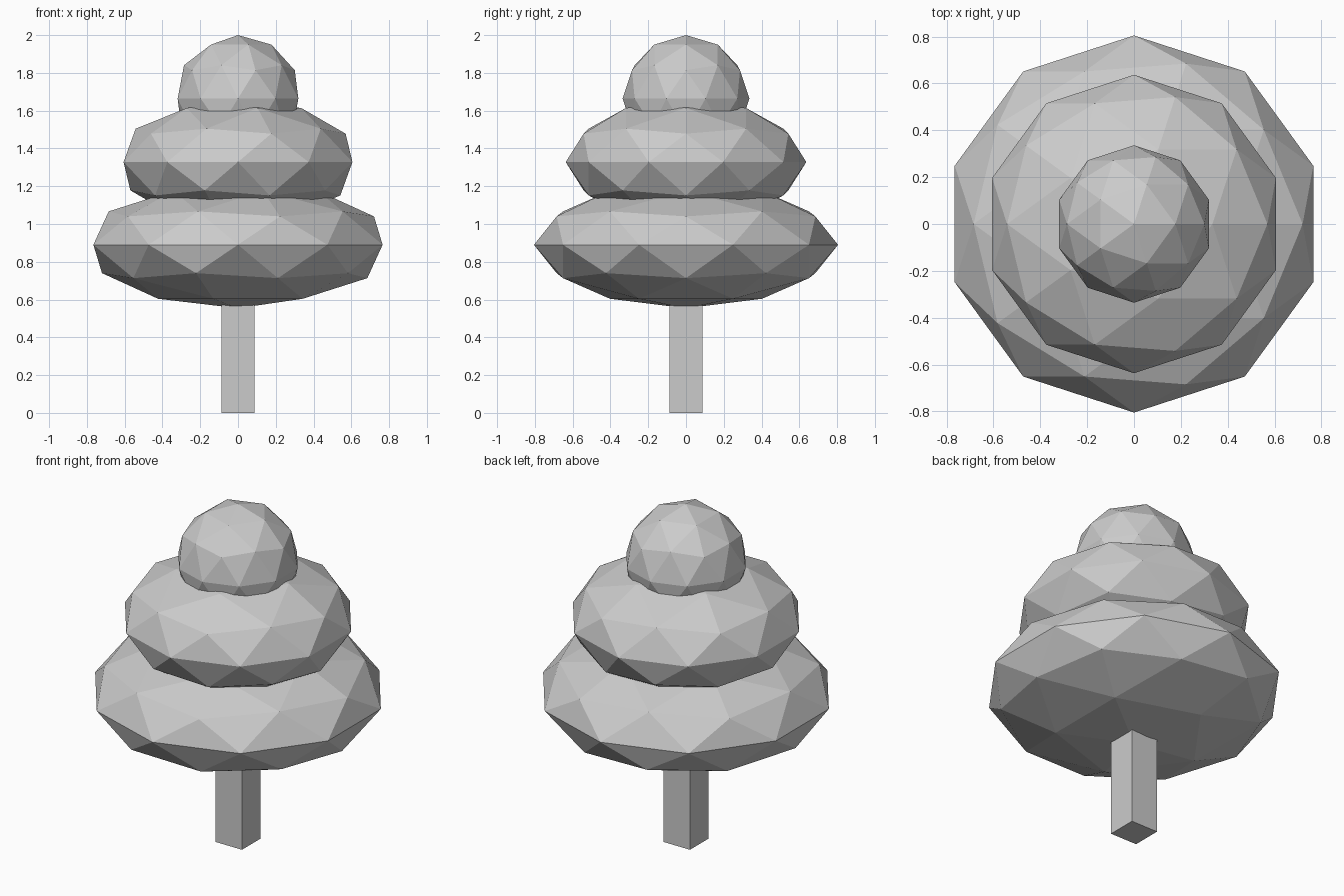
import bpy

# Remove the default cube
cube = bpy.data.objects.get("Cube")
if cube:
    bpy.data.objects.remove(cube, do_unlink=True)

# Single plain grey
GREY = (0.6, 0.6, 0.6, 1.0)
grey = bpy.data.materials.new("plain_grey")
grey.use_nodes = True
grey.diffuse_color = GREY
grey.node_tree.nodes["Principled BSDF"].inputs["Base Color"].default_value = GREY

HALF_HEIGHT = 0.336   # shared by all foliage tiers
TRUNK_WIDTH = 0.176
TRUNK_HEIGHT = 0.66


def finish(name, scale):
    """Name the active object, bake its scale and keep its faces flat."""
    obj = bpy.context.active_object
    obj.name = obj.data.name = name
    obj.scale = scale
    bpy.ops.object.transform_apply(location=False, rotation=False, scale=True)
    bpy.ops.object.shade_flat()
    obj.data.materials.append(grey)


# Trunk: square post reaching into the lowest tier
bpy.ops.mesh.primitive_cube_add(size=1, location=(0, 0, TRUNK_HEIGHT / 2))
finish("trunk", (TRUNK_WIDTH, TRUNK_WIDTH, TRUNK_HEIGHT))

# Foliage: three faceted tiers, the lower ones flattened
tiers = [
    ("lower_foliage", 0.89, 0.805),
    ("middle_foliage", 1.328, 0.637),
    ("top_foliage", 1.664, 0.336),
]
for name, height, radius in tiers:
    bpy.ops.mesh.primitive_ico_sphere_add(subdivisions=2, radius=1, location=(0, 0, height))
    finish(name, (radius, radius, HALF_HEIGHT))
